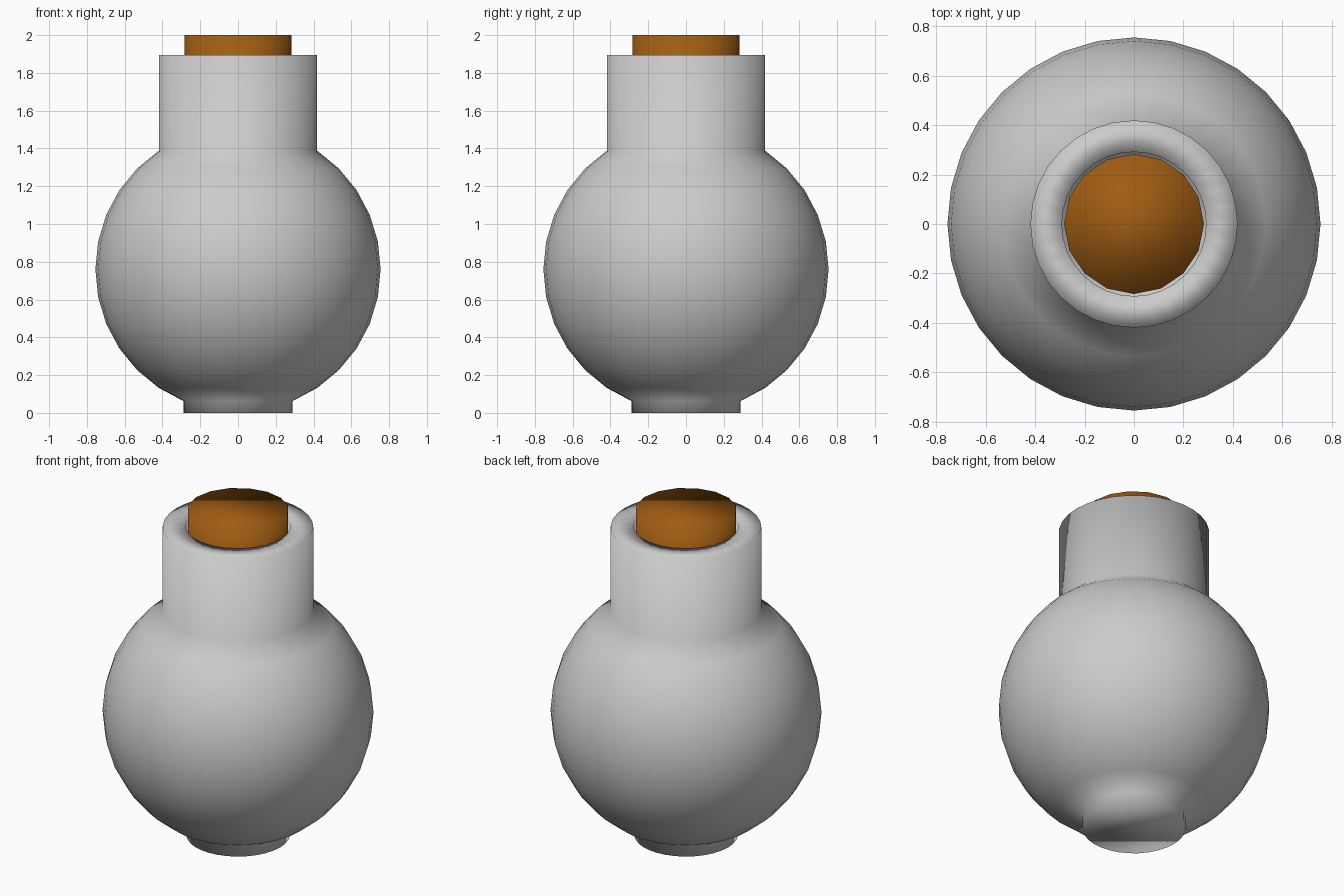
import bpy, bmesh
from math import sin, cos, pi, radians

if "Cube" in bpy.data.objects:
    bpy.data.objects.remove(bpy.data.objects["Cube"])


def lathe(name, profile, sides):
    """Revolve (radius, z) rings about z, capping both ends."""
    bm = bmesh.new()
    rings = [[bm.verts.new((r * cos(2 * pi * i / sides), r * sin(2 * pi * i / sides), z))
              for i in range(sides)] for r, z in profile]
    for a, b in zip(rings, rings[1:]):
        for i in range(sides):
            j = (i + 1) % sides
            bm.faces.new((a[i], a[j], b[j], b[i]))
    bm.faces.new(rings[0][::-1])
    bm.faces.new(rings[-1])
    for f in bm.faces:
        f.smooth = True
    mesh = bpy.data.meshes.new(name)
    bm.to_mesh(mesh)
    bm.free()
    obj = bpy.data.objects.new(name, mesh)
    bpy.context.collection.objects.link(obj)
    return obj


# Bottle: short foot, round body, straight neck, hollow mouth
R, CENTRE, STEP = 0.755, 0.76, 11.25
body = [(R * cos(radians(k * STEP)), CENTRE + R * sin(radians(k * STEP)))
        for k in range(-6, 6)]
foot = [(body[0][0], 0.0)]
neck = [(body[-1][0], 1.895), (0.292, 1.895), (0.292, 1.40)]
lathe("bottle", foot + body + neck, 32)

# Cork stopper in the mouth
cork = lathe("cork", [(0.283, 1.6), (0.283, 2.0)], 16)
brown = bpy.data.materials.new("cork_brown")
brown.diffuse_color = (0.35, 0.107, 0.006, 1)
brown.use_nodes = True
brown.node_tree.nodes["Principled BSDF"].inputs["Base Color"].default_value = brown.diffuse_color
cork.data.materials.append(brown)
